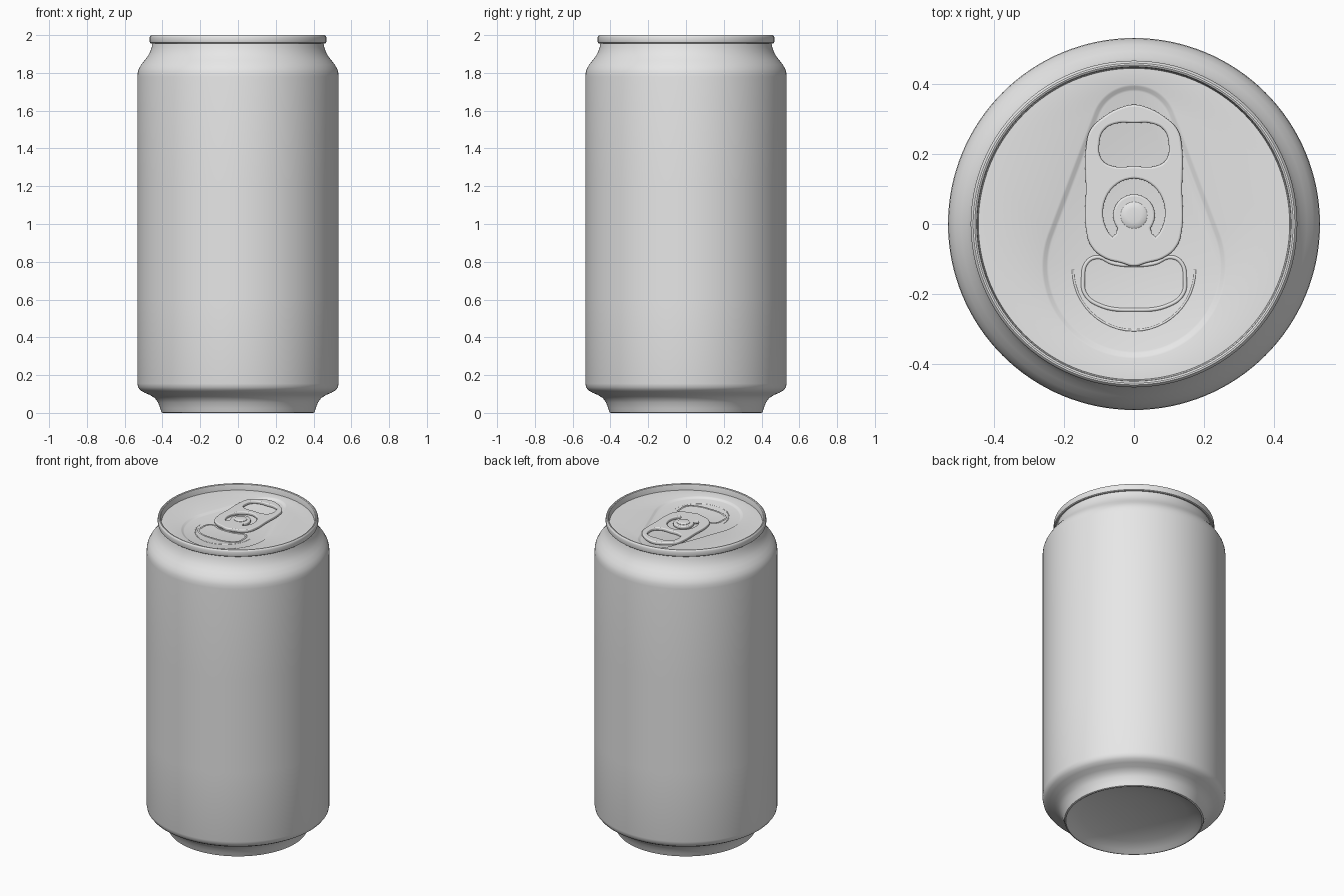
import bpy, bmesh, math

if "Cube" in bpy.data.objects:
    bpy.data.objects.remove(bpy.data.objects["Cube"])

metal = bpy.data.materials.new("brushed_grey")
metal.diffuse_color = (0.8, 0.8, 0.8, 1)
metal.use_nodes = True
metal.node_tree.nodes["Principled BSDF"].inputs["Base Color"].default_value = metal.diffuse_color
N = 128
LID = 1.962      # lid plane
PANEL = 1.952    # sunken panel plane


def finish(obj, angle=35):
    obj.data.materials.clear()
    obj.data.materials.append(metal)
    bpy.ops.object.select_all(action='DESELECT')
    obj.select_set(True)
    bpy.context.view_layer.objects.active = obj
    bpy.ops.object.shade_smooth_by_angle(angle=math.radians(angle))


def loft(name, loops, cap_start=False, cap_end=False):
    """Bridge a list of equal-length point loops."""
    bm = bmesh.new()
    rings = [[bm.verts.new(p) for p in loop] for loop in loops]
    n = len(rings[0])
    for a, b in zip(rings, rings[1:]):
        for i in range(n):
            j = (i + 1) % n
            bm.faces.new((a[i], a[j], b[j], b[i]))
    if cap_start:
        bm.faces.new(rings[0][::-1])
    if cap_end:
        bm.faces.new(rings[-1])
    me = bpy.data.meshes.new(name)
    bm.to_mesh(me)
    bm.free()
    obj = bpy.data.objects.new(name, me)
    bpy.context.collection.objects.link(obj)
    finish(obj)
    return obj


ANG = [2 * math.pi * i / N for i in range(N)]


def ring(r, z, cy=0):
    return [(r * math.cos(a), cy + r * math.sin(a), z) for a in ANG]


def teardrop(inset, z):
    """Hull of a small rear circle and a large front circle."""
    pts = []
    for a in ANG:
        cy, r = max(((0.275, 0.125), (-0.12, 0.265)),
                    key=lambda c: c[0] * math.sin(a) + c[1])
        pts.append(((r - inset) * math.cos(a), cy + (r - inset) * math.sin(a), z))
    return pts


def curve_object(name, loops, z, extrude=0.0, bevel=0.0, flat=True):
    """Curve from (points, type, cyclic) loops, converted to mesh."""
    cu = bpy.data.curves.new(name, 'CURVE')
    cu.dimensions = '2D' if flat else '3D'
    cu.fill_mode = 'BOTH' if flat else 'FULL'
    cu.extrude, cu.bevel_depth, cu.bevel_resolution = extrude, bevel, 3
    cu.offset = -bevel if flat else 0
    cu.resolution_u = 8
    for pts, kind, cyclic in loops:
        sp = cu.splines.new(kind)
        target = sp.bezier_points if kind == 'BEZIER' else sp.points
        target.add(len(pts) - 1)
        for p, (x, y) in zip(target, pts):
            if kind == 'BEZIER':
                p.co = (x, y, 0)
                p.handle_left_type = p.handle_right_type = 'AUTO'
            else:
                p.co = (x, y, 0, 1)
        sp.use_cyclic_u = cyclic
    obj = bpy.data.objects.new(name, cu)
    obj.location.z = z
    bpy.context.collection.objects.link(obj)
    bpy.ops.object.select_all(action='DESELECT')
    obj.select_set(True)
    bpy.context.view_layer.objects.active = obj
    bpy.ops.object.convert(target='MESH')
    obj = bpy.context.view_layer.objects.active
    finish(obj, 40)
    return obj


def mirror(half):
    """Close a right-hand half outline that starts and ends on x = 0."""
    return half + [(-x, y) for x, y in half[-2:0:-1]]


# Can body: domed base, foot, wall, shoulder, neck
body = [(0.02, 0.075), (0.12, 0.071), (0.22, 0.059), (0.31, 0.039), (0.37, 0.017),
        (0.388, 0.004), (0.397, 0), (0.405, 0.003), (0.412, 0.025), (0.423, 0.055),
        (0.44, 0.078), (0.465, 0.094), (0.495, 0.107), (0.517, 0.12), (0.529, 0.136),
        (0.533, 0.155), (0.533, 0.6), (0.533, 1.2), (0.533, 1.78), (0.531, 1.802),
        (0.525, 1.822), (0.513, 1.843), (0.495, 1.866), (0.478, 1.888),
        (0.466, 1.91), (0.457, 1.935), (0.452, 1.96)]
loft("can_body", [ring(r, z) for r, z in body], cap_start=True)

# Rolled rim
rim = [(0.448, 1.957), (0.461, 1.956), (0.466, 1.96), (0.468, 1.967), (0.468, 1.988),
       (0.466, 1.995), (0.461, 1.9995), (0.456, 2.0), (0.451, 1.997), (0.449, 1.99),
       (0.446, LID)]
loft("rolled_rim", [ring(r, z) for r, z in rim])

# Lid with a sunken teardrop panel
loft("lid", [ring(0.447, LID), teardrop(0, LID), teardrop(0.006, LID - 0.002),
             teardrop(0.014, PANEL + 0.002), teardrop(0.02, PANEL)], cap_end=True)

# Mouth ridge and score line
mouth = mirror([(0, -0.118), (0.06, -0.112), (0.105, -0.095), (0.135, -0.11),
                (0.146, -0.16), (0.14, -0.2), (0.1, -0.232), (0, -0.246)])
curve_object("mouth_ridge", [(mouth, 'BEZIER', True)], PANEL - 0.002, bevel=0.006, flat=False)
score = [(0.175 * math.cos(a), -0.13 + 0.175 * math.sin(a))
         for a in [math.radians(180 + 7.5 * i) for i in range(25)]]
curve_object("score_line", [(score, 'POLY', False)], PANEL - 0.002, bevel=0.0035, flat=False)

# Pull tab with finger hole and C-shaped slot
outline = mirror([(0, 0.342), (0.035, 0.335), (0.09, 0.305), (0.125, 0.27), (0.137, 0.225),
                  (0.138, 0.1), (0.137, -0.02), (0.122, -0.065), (0.085, -0.097),
                  (0.035, -0.112), (0, -0.121)])
finger = mirror([(0, 0.289), (0.05, 0.288), (0.085, 0.27), (0.099, 0.232), (0.092, 0.185),
                 (0.065, 0.167), (0, 0.165)])
sweep = [math.radians(-38 + 256 * i / 32) for i in range(33)]
slot = [(0.089 * math.cos(a), 0.032 + 0.098 * math.sin(a)) for a in sweep]
slot += [(-0.062, -0.036), (-0.052, -0.028)]
slot += [(0.06 * math.cos(a), 0.025 + 0.06 * math.sin(a)) for a in reversed(sweep)]
slot += [(0.052, -0.028), (0.062, -0.036)]
curve_object("pull_tab", [(outline, 'BEZIER', True), (finger, 'BEZIER', True),
                          (slot, 'POLY', True)], 1.964, extrude=0.004, bevel=0.006)

# Rivet holding the tab
loft("rivet", [ring(r, z, 0.025) for r, z in
               [(0.038, PANEL), (0.038, 1.976), (0.034, 1.979), (0.02, 1.981)]], cap_end=True)
